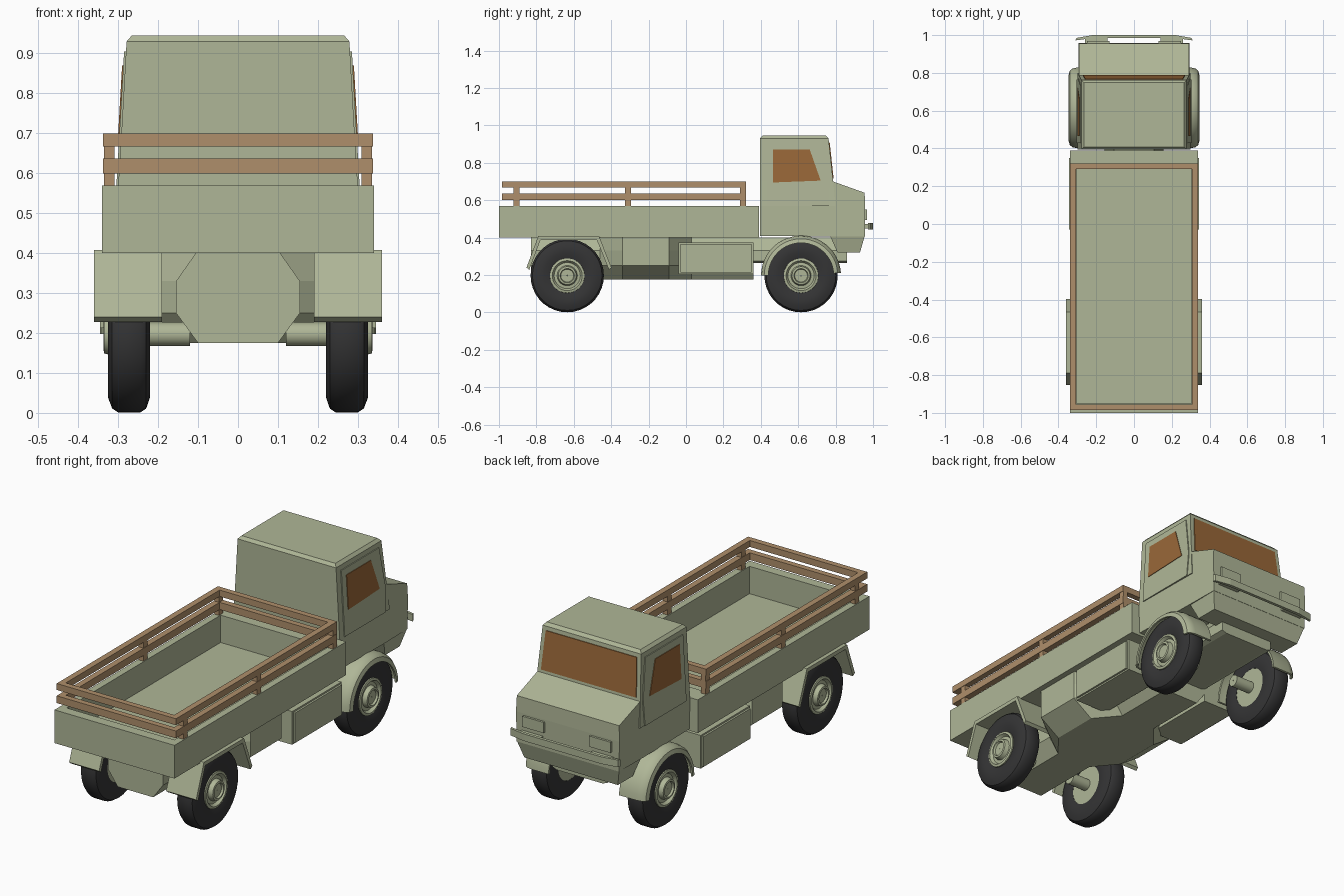
import bpy, bmesh, math
from mathutils import Vector

if "Cube" in bpy.data.objects:
    bpy.data.objects.remove(bpy.data.objects["Cube"])


def material(name, col):
    m = bpy.data.materials.new(name)
    m.diffuse_color = (*col, 1)
    m.use_nodes = True
    m.node_tree.nodes["Principled BSDF"].inputs["Base Color"].default_value = m.diffuse_color
    return m


GREEN = material("army_green", (0.43, 0.47, 0.31))
WOOD = material("wood", (0.43, 0.275, 0.145))
GLASS = material("brown_glass", (0.32, 0.138, 0.04))
RUBBER = material("black_rubber", (0.035, 0.035, 0.036))


def make(name, verts, faces, mat, smooth=False):
    me = bpy.data.meshes.new(name)
    me.from_pydata([tuple(v) for v in verts], [], faces)
    bm = bmesh.new()
    bm.from_mesh(me)
    bmesh.ops.recalc_face_normals(bm, faces=bm.faces)
    bm.to_mesh(me)
    bm.free()
    ob = bpy.data.objects.new(name, me)
    bpy.context.collection.objects.link(ob)
    me.materials.append(mat)
    if smooth:
        bpy.ops.object.select_all(action='DESELECT')
        ob.select_set(True)
        bpy.context.view_layer.objects.active = ob
        bpy.ops.object.shade_smooth_by_angle(angle=math.radians(35))
    return ob


def loft(name, rings, mat, smooth=False, closed=False):
    """Skin a list of equal-length rings; capped unless closed."""
    n, k = len(rings[0]), len(rings)
    verts = [p for r in rings for p in r]
    faces = [(i * n + j, i * n + (j + 1) % n, (i + 1) % k * n + (j + 1) % n, (i + 1) % k * n + j)
             for i in range(k if closed else k - 1) for j in range(n)]
    if not closed:
        faces += [tuple(range(n)), tuple(range((k - 1) * n, k * n))]
    return make(name, verts, faces, mat, smooth)


def box(name, x0, x1, y0, y1, z0, z1, mat):
    ring = [(y0, z0), (y1, z0), (y1, z1), (y0, z1)]
    return loft(name, [[(x, y, z) for y, z in ring] for x in (x0, x1)], mat)


def plate(name, pts, offset, mat):
    off = Vector(offset)
    return loft(name, [pts, [Vector(p) + off for p in pts]], mat)


def wide(name, pts, mat):
    """Side profile of (y, z, half width) spanned across x."""
    return loft(name, [[(s * h, y, z) for y, z, h in pts] for s in (-1, 1)], mat)


# Cargo bed
box("bed_floor", -.34, .34, -1, .39, .40, .43, GREEN)
box("bed_tailgate", -.34, .34, -1, -.95, .43, .57, GREEN)
box("bed_headboard", -.34, .34, .295, .39, .43, .57, GREEN)
for s in (-1, 1):
    box("bed_side", s * .305, s * .34, -.95, .295, .43, .57, GREEN)

# Wooden rails and posts
for z0, z1 in ((.60, .637), (.667, .70)):
    for s in (-1, 1):
        box("side_rail", s * .307, s * .338, -.985, .32, z0, z1, WOOD)
    box("rear_rail", -.307, .307, -.985, -.955, z0, z1, WOOD)
    box("front_rail", -.307, .307, .29, .32, z0, z1, WOOD)
for s in (-1, 1):
    for y in (-.922, -.325, .288):
        box("rail_post", s * .309, s * .336, y, y + .032, .57, .69, WOOD)

# Underbody: octagonal hull that bulges at the middle
def octagon(y, hb, hw, ht, zb=.175, z1=.25, z2=.33, zt=.401):
    half = [(hb, zb), (hw, z1), (hw, z2), (ht, zt)]
    return [(x, y, z) for x, z in half] + [(-x, y, z) for x, z in reversed(half)]


slim, bulge = (.10, .155, .105), (.20, .31, .31)
loft("underbody", [octagon(-.83, *slim), octagon(-.46, *slim), octagon(-.34, *bulge),
                   octagon(-.09, *bulge), octagon(.03, *slim), octagon(.36, *slim)], GREEN)
loft("front_frame", [octagon(y, .13, .155, .105, .265, .275) for y in (.36, .86)], GREEN)

# Cab: lower body with hood, chin and upper cabin
wide("cab_body", [(.395, .41, .295), (.395, .57, .30), (.395, .70, .291), (.787, .70, .291),
                  (.955, .64, .29), (.958, .56, .293), (.956, .405, .29), (.77, .405, .293)], GREEN)
wide("cab_chin", [(.77, .41, .288), (.956, .41, .29), (.93, .32, .265), (.81, .32, .265)], GREEN)
cab_ring = lambda z, h, y0, y1: [(-h, y0, z), (h, y0, z), (h, y1, z), (-h, y1, z)]
loft("cab_cabin", [cab_ring(.57, .30, .395, .80), cab_ring(.70, .292, .395, .787),
                   cab_ring(.93, .279, .395, .762), cab_ring(.945, .266, .408, .748)], GREEN)


def screen(x, z, out=0):
    return (x, .787 - (z - .70) * .1087 + out, z)


plate("windshield", [screen(-.27, .715), screen(.27, .715), screen(.258, .91), screen(-.258, .91)],
      (0, .004, 0), GLASS)

for s in (-1, 1):
    def side(y, z):
        return (s * (.2995 - max(z - .57, 0) * .0575), y, z)
    # Door panel and side window
    plate("door", [side(.43, .57), side(.765, .57), side(.77, .70), side(.735, .905), side(.43, .905)],
          (s * .005, 0, 0), GREEN)
    plate("side_window", [side(.465, .695), side(.72, .705), side(.662, .87), side(.465, .87)],
          (s * .008, 0, 0), GLASS)
    # Headlight and bumper bracket
    box("headlight", s * .13, s * .25, .95, .969, .495, .55, GREEN)
    box("bumper_bracket", s * .14, s * .26, .95, .985, .45, .472, GREEN)
    # Side storage box with raised lid
    box("storage_box", s * .15, s * .335, -.04, .36, .205, .375, GREEN)
    box("storage_lid", s * .335, s * .345, -.03, .35, .213, .367, GREEN)

    # Rear fender: bent plate
    outer = [(-.853, .24), (-.79, .408), (-.465, .408), (-.398, .24)]
    inner = [(-.412, .228), (-.477, .388), (-.778, .388), (-.838, .228)]
    ends = [[(s * x, y, z) for y, z in outer + inner] for x in (.19, .36)]
    loft("rear_fender", ends, GREEN)

    # Front fender: rounded cross-section swept over the wheel
    prof = [(.20, .214), (.30, .214), (.325, .209), (.340, .197), (.346, .175),
            (.336, .175), (.33, .193), (.315, .202), (.20, .203)]
    arc = [math.radians(a) for a in range(4, 181, 8)]
    loft("front_fender", [[(s * x, .615 + r * math.cos(a), .197 + r * math.sin(a)) for x, r in prof]
                          for a in arc], GREEN, True)

    # Wheels: turned profiles of (x, radius)
    def turned(name, prof, yc, mat, closed_ring=True):
        rings = []
        for i in range(36):
            a = math.tau * i / 36
            rings.append([(s * x, yc + r * math.cos(a), .197 + r * math.sin(a)) for x, r in prof])
        return loft(name, rings, mat, True, True)

    for y in (-.635, .615):
        turned("tyre", [(.225, .10), (.22, .125), (.221, .16), (.23, .186), (.245, .196), (.30, .196),
                        (.315, .186), (.325, .16), (.326, .125), (.316, .092)], y, RUBBER)
        turned("wheel_hub", [(.226, .002), (.226, .108), (.30, .094), (.322, .092), (.325, .08),
                             (.31, .07), (.312, .054), (.335, .048), (.337, .038), (.327, .034),
                             (.327, .002)], y, GREEN)
        turned("axle", [(.12, .002), (.12, .03), (.23, .03), (.23, .002)], y, GREEN)

# Front bumper with swept-back ends
bar = [(-.31, .972), (-.22, .984), (.22, .984), (.31, .972), (.305, .985), (.22, 1.0), (-.22, 1.0), (-.305, .985)]
loft("front_bumper", [[(x, y, z) for x, y in bar] for z in (.443, .479)], GREEN)
